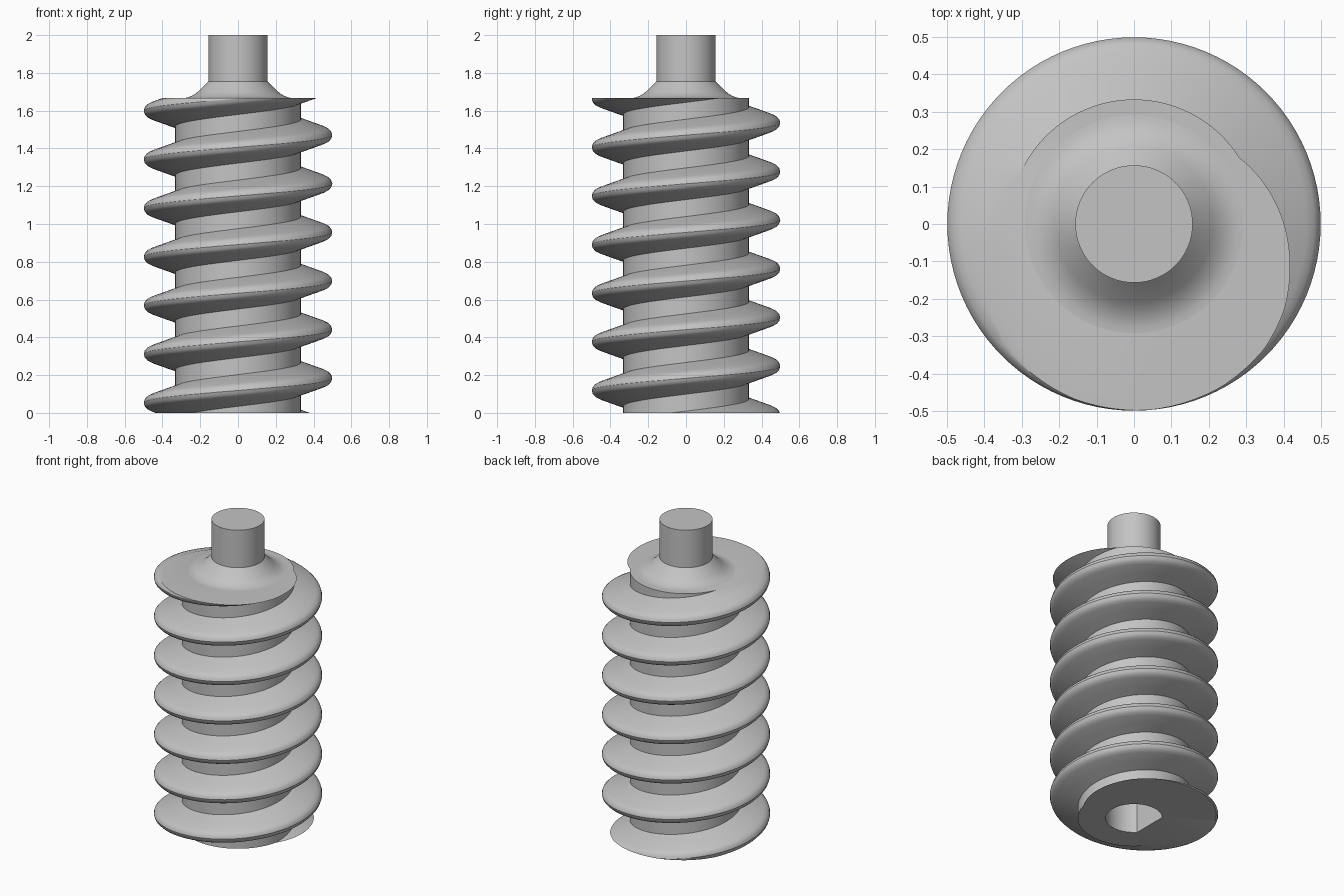
import bpy, bmesh
from math import sin, cos, pi, acos, radians

cube = bpy.data.objects.get("Cube")
if cube:
    bpy.data.objects.remove(cube, do_unlink=True)

PITCH, STEPS, PHASE = 0.2575, 96, 0.183
TOP, ROOT = 1.667, 0.333
BORE_R, BORE_FLAT, BORE_DEPTH = 0.168, 0.122, 0.6

steel = bpy.data.materials.new("plain grey steel")
steel.use_nodes = True
steel.diffuse_color = (0.55, 0.55, 0.55, 1)
steel.node_tree.nodes["Principled BSDF"].inputs["Base Color"].default_value = (0.55, 0.55, 0.55, 1)


def finish(bm, name):
    """Turn a bmesh into a smooth shaded object."""
    bmesh.ops.recalc_face_normals(bm, faces=bm.faces)
    mesh = bpy.data.meshes.new(name)
    bm.to_mesh(mesh)
    bm.free()
    mesh.materials.append(steel)
    obj = bpy.data.objects.new(name, mesh)
    bpy.context.collection.objects.link(obj)
    bpy.ops.object.select_all(action='DESELECT')
    obj.select_set(True)
    bpy.context.view_layer.objects.active = obj
    bpy.ops.object.shade_smooth_by_angle(angle=radians(30))
    return obj


def cut(bm, z, up):
    """Slice at height z, drop the outside and return the rim edges."""
    geom = bm.verts[:] + bm.edges[:] + bm.faces[:]
    res = bmesh.ops.bisect_plane(bm, geom=geom, dist=1e-6, plane_co=(0, 0, z), plane_no=(0, 0, up),
                                 clear_outer=True)
    return [e for e in res["geom_cut"] if isinstance(e, bmesh.types.BMEdge)]


# Threaded body: one tooth section (radius, height) swept along a helix,
# with each turn welded to the next
half = [(ROOT, 0.084), (0.40, 0.0615), (0.462, 0.040), (0.482, 0.030), (0.494, 0.017)]
section = [(r, -z) for r, z in half] + [(0.499, 0)] + [(r, z) for r, z in reversed(half)]
bm = bmesh.new()
rows = []
for i in range(-2 * STEPS, 8 * STEPS):
    a = 2 * pi * i / STEPS
    lift = PHASE + PITCH * i / STEPS
    rows.append([bm.verts.new((r * cos(a), r * sin(a), lift + z)) for r, z in section])
for i in range(len(rows) - STEPS - 1):
    here = rows[i] + [rows[i + STEPS][0]]
    ahead = rows[i + 1] + [rows[i + 1 + STEPS][0]]
    for j in range(len(section)):
        bm.faces.new((here[j], ahead[j], ahead[j + 1], here[j + 1]))

# Flat top end
bmesh.ops.triangle_fill(bm, edges=cut(bm, TOP, 1), use_beauty=True)

# Flat bottom end with a blind D-shaped bore
rim = cut(bm, 0, -1)
corner = acos(BORE_FLAT / BORE_R)
angles = [pi + corner + (2 * pi - 2 * corner) * k / 48 for k in range(49)]
low = [bm.verts.new((BORE_R * cos(a), BORE_R * sin(a), 0)) for a in angles]
high = [bm.verts.new((v.co.x, v.co.y, BORE_DEPTH)) for v in low]
loop = [bm.edges.new((low[k - 1], low[k])) for k in range(len(low))]
bmesh.ops.triangle_fill(bm, edges=rim + loop, use_beauty=True)
for k in range(len(low)):
    bm.faces.new((low[k - 1], low[k], high[k], high[k - 1]))
bm.faces.new(high)
finish(bm, "threaded_body")

# Shaft with a flared collar, turned around the axis
flare = [(0.292 - 0.082 * t, TOP + 0.035 * t ** 2) for t in (0, 0.2, 0.4, 0.6, 0.8, 1)]
profile = flare + [(0.157, 1.755), (0.157, 2.0)]
bm = bmesh.new()
rings = [[bm.verts.new((r * cos(2 * pi * k / 64), r * sin(2 * pi * k / 64), z)) for k in range(64)]
         for r, z in profile]
for lower, upper in zip(rings, rings[1:]):
    for k in range(64):
        bm.faces.new((lower[k - 1], lower[k], upper[k], upper[k - 1]))
bm.faces.new(rings[-1])
finish(bm, "shaft_and_collar")
